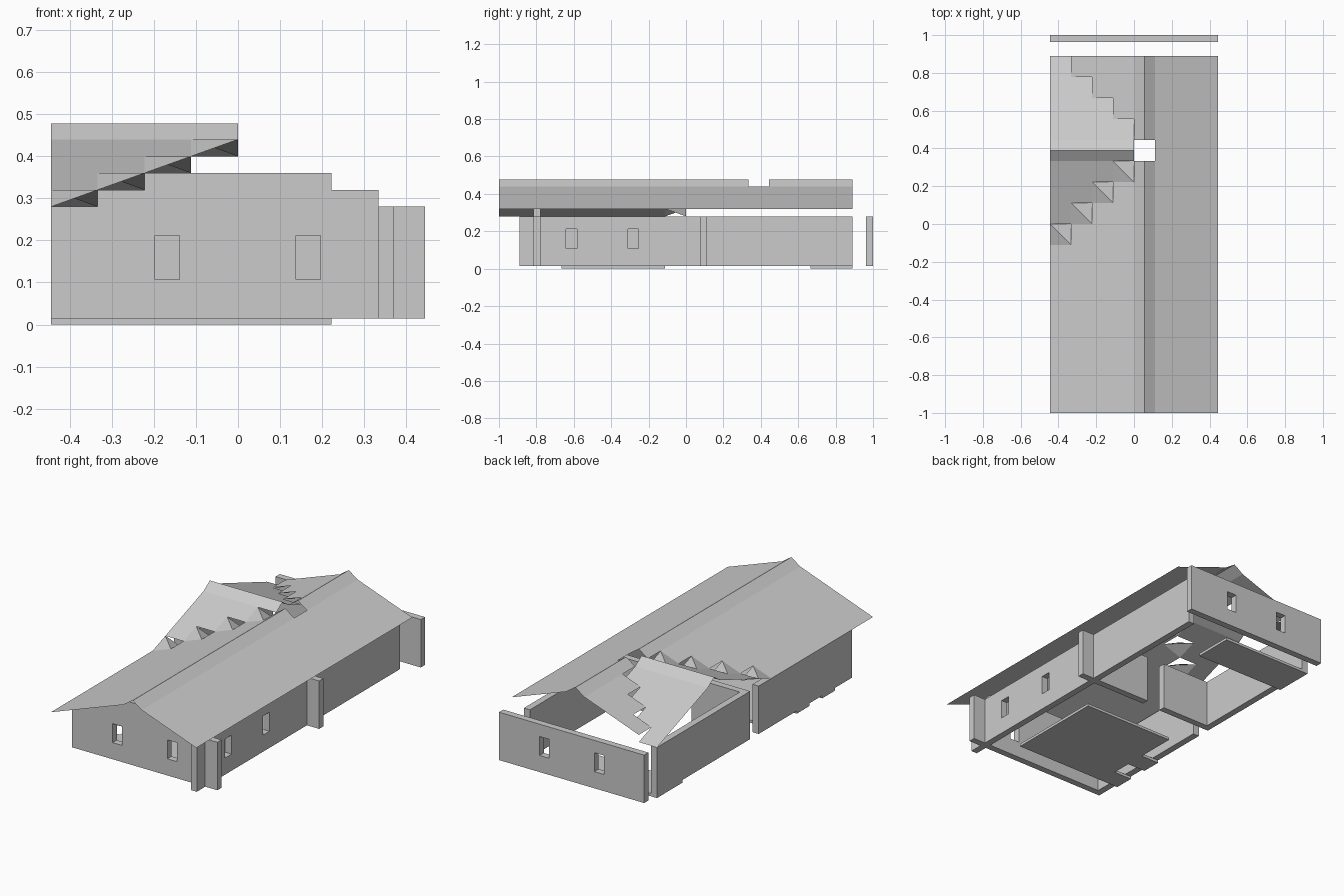
import bpy, bmesh
from mathutils import Matrix

if "Cube" in bpy.data.objects:
    bpy.data.objects.remove(bpy.data.objects["Cube"])

T = 1 / 9            # tile size of the modular kit
R = 0.04             # roof rise per tile
Z0, Z1 = 0.015, 0.28 # wall bottom and top


def finish(name, bm):
    bmesh.ops.remove_doubles(bm, verts=bm.verts, dist=1e-5)
    mesh = bpy.data.meshes.new(name)
    bm.to_mesh(mesh)
    bm.free()
    ob = bpy.data.objects.new(name, mesh)
    bpy.context.collection.objects.link(ob)
    return ob


def box(name, x0, x1, y0, y1, z0, z1):
    bm = bmesh.new()
    m = Matrix.Translation(((x0 + x1) / 2, (y0 + y1) / 2, (z0 + z1) / 2))
    bmesh.ops.create_cube(bm, size=1, matrix=m @ Matrix.Diagonal((x1 - x0, y1 - y0, z1 - z0, 1)))
    return finish(name, bm)


def prism_y(name, profile, y0, y1):
    """Extrude an x-z outline along y."""
    bm = bmesh.new()
    f = bm.faces.new([bm.verts.new((x, y0, z)) for x, z in profile])
    ext = bmesh.ops.extrude_face_region(bm, geom=[f])
    vs = [v for v in ext["geom"] if isinstance(v, bmesh.types.BMVert)]
    bmesh.ops.translate(bm, verts=vs, vec=(0, y1 - y0, 0))
    bmesh.ops.recalc_face_normals(bm, faces=bm.faces)
    return finish(name, bm)


def sheet(name, polys):
    """Thin roof surface whose faces all point upward."""
    bm = bmesh.new()
    for poly in polys:
        f = bm.faces.new([bm.verts.new(p) for p in poly])
        f.normal_update()
        if f.normal.z < 0:
            f.normal_flip()
    return finish(name, bm)


def cut(wall, *dims):
    c = box("window_cutter", *dims)
    c.hide_render = True
    c.hide_viewport = True
    c.display_type = 'WIRE'
    m = wall.modifiers.new("window", 'BOOLEAN')
    m.operation = 'DIFFERENCE'
    m.solver = 'EXACT'
    m.object = c


# stepped front gable wall and detached back wall
half = [(4 * T, Z0), (4 * T, Z1), (3 * T, Z1), (3 * T, Z1 + R), (2 * T, Z1 + R), (2 * T, Z1 + 2 * R)]
front = prism_y("front_wall", half + [(-x, z) for x, z in reversed(half)], -0.815, -0.778)
back = box("back_wall", -4 * T, 4 * T, 0.963, 1.0, Z0, Z1)
for x in (-0.168, 0.167):
    cut(front, x - 0.029, x + 0.029, -0.9, -0.7, 0.107, 0.212)
    cut(back, x - 0.029, x + 0.029, 0.9, 1.1, 0.107, 0.212)

# long side walls
right = box("right_wall", 3 * T, 0.37, -8 * T, 8 * T, Z0, Z1)
for y in (-0.613, -0.282):
    cut(right, 0.2, 0.5, y - 0.029, y + 0.029, 0.107, 0.212)
box("left_wall_front", -4 * T, -0.407, -0.778, 0.0, Z0, Z1)
box("left_wall_back", -4 * T, -0.407, 0.074, 8 * T, Z0, Z1)

# cross wall with a doorway gap
box("cross_wall_right", 0, 4 * T, 0.074, T, Z0, Z1)
box("cross_wall_left", -0.407, -T, 0.074, T, Z0, Z1)

# floor slabs
box("floor_front", -3 * T, 2 * T, -6 * T, -T, 0, Z0)
for k in (-6, -4):
    box("floor_tab", -4 * T, -3 * T, k * T, (k + 1) * T, 0, Z0)
box("floor_back", -4 * T, T, 6 * T, 8 * T, 0, Z0)

# main roof: right slope, left slope with stepped opening, ridge cap with a gap
HI, TOP = Z1 + 4 * R, 0.478


def strip_y(x0, z0, x1, z1, y0, y1):
    return [(x0, y0, z0), (x1, y0, z1), (x1, y1, z1), (x0, y1, z0)]


def strip_x(y0, z0, y1, z1, x0, x1):
    return [(x0, y0, z0), (x1, y0, z0), (x1, y1, z1), (x0, y1, z1)]


sheet("roof_right", [strip_y(T, HI, 4 * T, Z1 + R, -1, 8 * T)])
left, dormer, corners = [], [], []
for i in range(4):
    x0, x1 = (i - 4) * T, (i - 3) * T
    lo, hi = Z1 + i * R, Z1 + (i + 1) * R
    ya, yb = (i - 1) * T, i * T
    left.append(strip_y(x0, lo, x1, hi, -1, ya))
    if i:
        left.append(strip_y(x0, lo, x1, hi, (8 - i) * T, 8 * T))
    if i < 3:
        dormer.append(strip_x(yb, hi, 3 * T, HI, x0, x1))
    dormer.append(strip_x(4 * T, HI, (8 - i) * T, lo, x0, x1))
    # folded corner tile: two low corners, fold across the high diagonal
    b, c = (x1, ya, hi), (x0, yb, hi)
    corners += [[(x0, ya, lo), b, c], [b, (x1, yb, lo), c]]
sheet("roof_left", left)
sheet("cross_roof_slopes", dormer)
sheet("roof_corner_tiles", corners)

caps = []
for y0, y1 in ((-1, 3 * T), (4 * T, 8 * T)):
    caps += [strip_y(0, HI, T / 2, TOP, y0, y1), strip_y(T / 2, TOP, T, HI, y0, y1)]
sheet("ridge_cap", caps)
sheet("cross_ridge_cap", [strip_x(3 * T, HI, 3.5 * T, TOP, -4 * T, 0),
                          strip_x(3.5 * T, TOP, 4 * T, HI, -4 * T, 0)])
